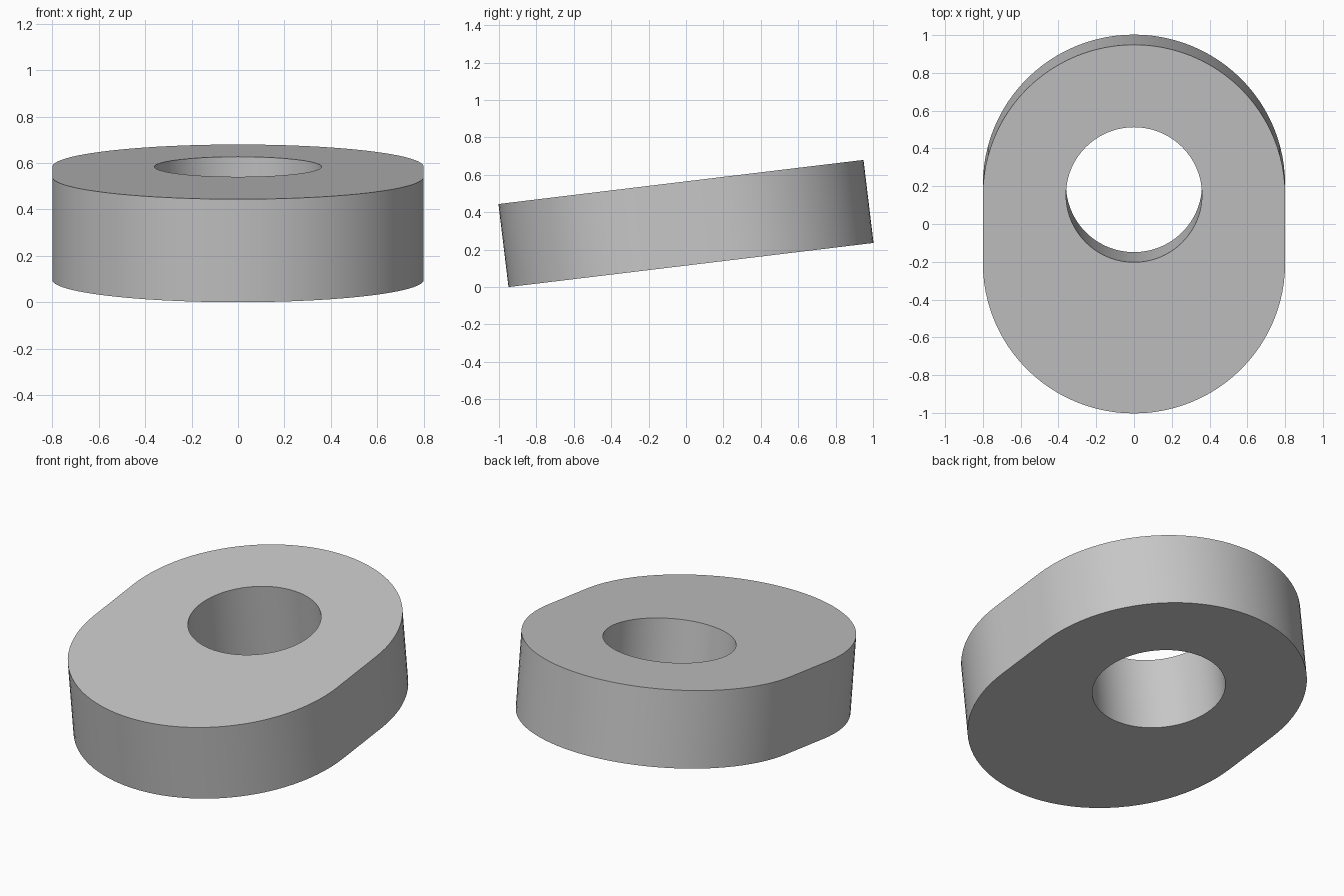
import bpy
import bmesh
from math import atan2, cos, sin, pi, radians
from mathutils import Matrix, Vector

cube = bpy.data.objects.get("Cube")
if cube:
    bpy.data.objects.remove(cube, do_unlink=True)

RADIUS = 0.8        # rounded end radius
OFFSET = 0.183      # half the straight side
HOLE = 0.36
THICK = 0.447
TILT = atan2(0.235, 1.945)
STEPS = 48          # segments per half circle

grey = bpy.data.materials.new("plain_grey")
grey.use_nodes = True
colour = (0.57, 0.57, 0.57, 1)
grey.diffuse_color = colour
grey.node_tree.nodes["Principled BSDF"].inputs["Base Color"].default_value = colour


def arc(radius, y, start):
    """Half circle of points, both ends included."""
    angles = [start + pi * i / STEPS for i in range(STEPS + 1)]
    return [Vector((radius * cos(a), y + radius * sin(a), -THICK / 2)) for a in angles]


def add_loop(bm, points):
    verts = [bm.verts.new(p) for p in points]
    return [bm.edges.new((v, verts[i - 1])) for i, v in enumerate(verts)]


# Rounded slab outline with a hole concentric with the rear end
bm = bmesh.new()
edges = add_loop(bm, arc(RADIUS, OFFSET, 0) + arc(RADIUS, -OFFSET, pi))
edges += add_loop(bm, arc(HOLE, OFFSET, 0)[:-1] + arc(HOLE, OFFSET, pi)[:-1])
bmesh.ops.triangle_fill(bm, edges=edges, use_beauty=True, normal=(0, 0, -1))

# Thicken into a solid, then tilt with the rear end raised
result = bmesh.ops.extrude_face_region(bm, geom=bm.faces[:], use_keep_orig=True)
top = [g for g in result["geom"] if isinstance(g, bmesh.types.BMVert)]
bmesh.ops.translate(bm, verts=top, vec=(0, 0, THICK))
bmesh.ops.recalc_face_normals(bm, faces=bm.faces[:])
bmesh.ops.dissolve_limit(bm, angle_limit=radians(0.5), verts=bm.verts[:], edges=bm.edges[:])
bmesh.ops.transform(bm, matrix=Matrix.Rotation(TILT, 4, "X"), verts=bm.verts[:])
bmesh.ops.translate(bm, verts=bm.verts[:], vec=(0, 0, -min(v.co.z for v in bm.verts)))

mesh = bpy.data.meshes.new("tilted_slab")
bm.to_mesh(mesh)
bm.free()
mesh.materials.append(grey)
slab = bpy.data.objects.new("tilted_slab", mesh)
bpy.context.collection.objects.link(slab)

# Smooth walls, crisp rims
bpy.ops.object.select_all(action="DESELECT")
slab.select_set(True)
bpy.context.view_layer.objects.active = slab
bpy.ops.object.shade_smooth_by_angle(angle=radians(30))
